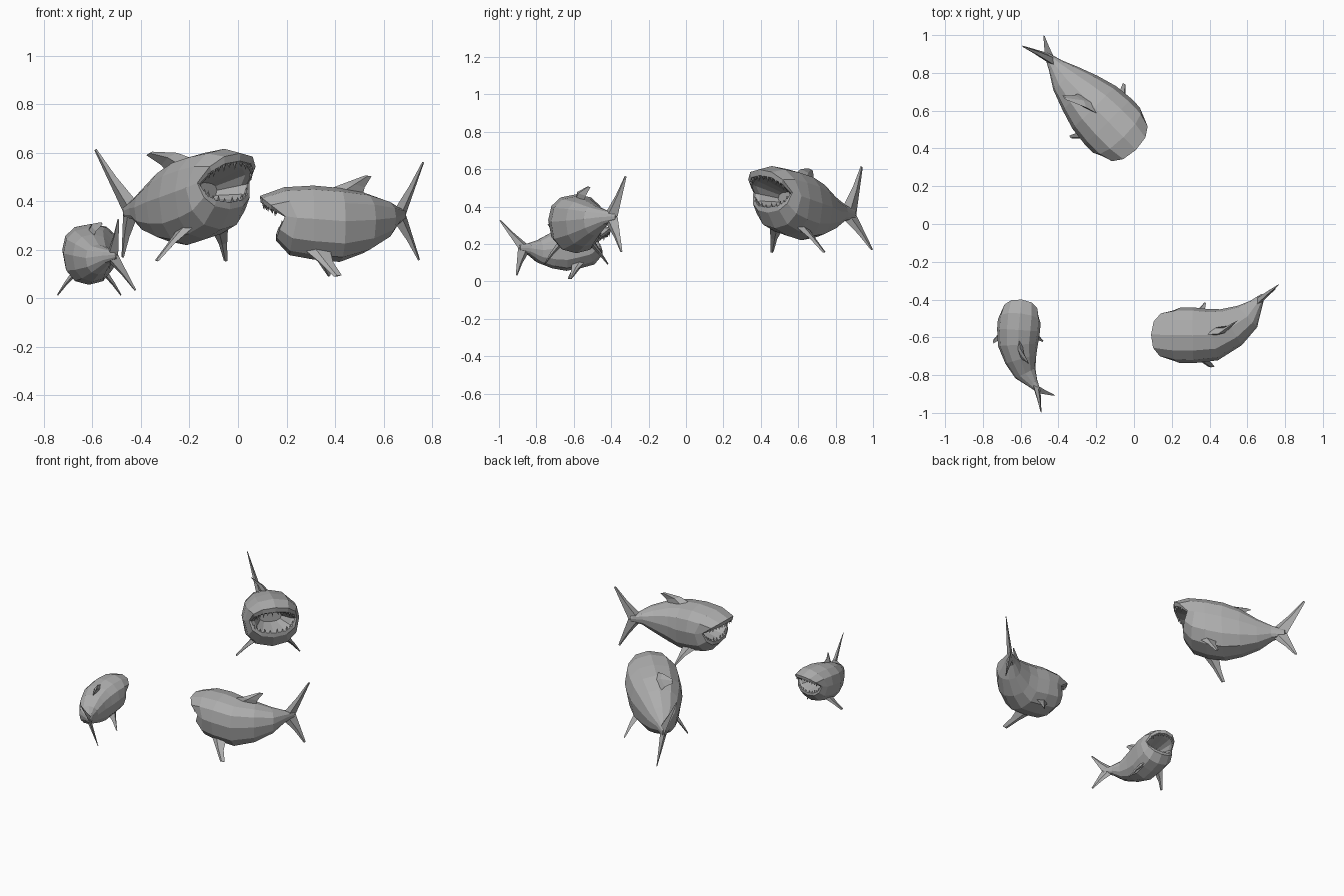
import bpy, bmesh, math
from mathutils import Vector, Matrix

if "Cube" in bpy.data.objects:
    bpy.data.objects.remove(bpy.data.objects["Cube"], do_unlink=True)

grey = bpy.data.materials.new("shark_grey")
grey.use_nodes = True
colour = (0.42, 0.42, 0.42, 1)
grey.diffuse_color = colour
grey.node_tree.nodes["Principled BSDF"].inputs["Base Color"].default_value = colour

SIDES = 12
# Throat to tail: along, half width, top, bottom, upper reach, lower reach
THROAT = (0.3, 0.06, 0.36, 0.3, 0, 0)
INNER = (0.165, 0.1, 0.385, 0.272, 0.1, 0.03)
RIM = (0.145, 0.117, 0.395, 0.262, 0.14, 0.055)
STATIONS = [
    THROAT, INNER, RIM,
    (0.145, 0.128, 0.422, 0.238, 0.145, 0.055),
    (0.21, 0.147, 0.458, 0.178, 0.075, 0.045),
    (0.3, 0.148, 0.465, 0.16, 0, 0),
    (0.45, 0.138, 0.455, 0.15, 0, 0),
    (0.6, 0.111, 0.438, 0.185, 0, 0),
    (0.75, 0.077, 0.405, 0.245, 0, 0),
    (0.88, 0.038, 0.375, 0.295, 0, 0),
    (1.0, 0.01, 0.355, 0.315, 0, 0),
]


def finish(name, bm):
    bmesh.ops.recalc_face_normals(bm, faces=bm.faces[:])
    mesh = bpy.data.meshes.new(name)
    bm.to_mesh(mesh)
    bm.free()
    mesh.materials.append(grey)
    obj = bpy.data.objects.new(name, mesh)
    bpy.context.collection.objects.link(obj)
    return obj


def loft(name, rings):
    """Skin a list of equal rings and cap both ends."""
    bm = bmesh.new()
    vs = [[bm.verts.new(p) for p in ring] for ring in rings]
    n = len(vs[0])
    for a, b in zip(vs, vs[1:]):
        for i in range(n):
            j = (i + 1) % n
            bm.faces.new((a[i], a[j], b[j], b[i]))
    bm.faces.new(vs[0])
    bm.faces.new(vs[-1])
    return finish(name, bm)


def blade(name, sections):
    """Fin from sections: leading point, trailing point, half thickness vector."""
    rings = []
    for lead, trail, thick in sections:
        mid = lead.lerp(trail, 0.4)
        rings.append([lead, mid + thick, trail, mid - thick])
    return loft(name, rings)


def boxy(v):
    """Square off a round section slightly."""
    return math.copysign(abs(v) ** 0.87, v)


class Shark:
    def __init__(self, name, spine, scale, base, lean, tail_tips):
        self.name, self.scale, self.base, self.lean = name, scale, base, lean
        self.spine = [Vector(p) for p in spine]
        self.tips = [Vector(p) for p in tail_tips]

    def centre(self, s):
        n = len(self.spine) - 1
        i = min(max(int(s * n), 0), n - 1)
        return self.spine[i].lerp(self.spine[i + 1], s * n - i)

    def side(self, s):
        t = self.centre(s + 0.12) - self.centre(s - 0.12)
        return Vector((-t.y, t.x, 0)).normalized()

    def at(self, s, lateral, z):
        p = self.centre(s) + self.side(s) * lateral * self.scale
        p.z += z * self.scale + self.base
        return p

    def skin(self, station, angle):
        s, width, top, bottom, up, down = station
        mid = bottom + 0.55 * (top - bottom)
        c, k = boxy(math.cos(angle)), boxy(math.sin(angle))
        z = mid + k * ((top - mid) if k > 0 else (mid - bottom))
        return self.at(s - abs(k) * (up if k > 0 else down), width * c, z)

    def build(self):
        angles = [math.tau * i / SIDES for i in range(SIDES)]
        loft(self.name + "_body", [[self.skin(st, a) for a in angles] for st in STATIONS])
        self.fins()
        self.tail()
        self.teeth()

    def fins(self):
        at, sc, lean = self.at, self.scale, self.lean
        # Swept dorsal fin
        across = self.side(0.5) * sc
        blade(self.name + "_dorsal_fin", [
            (at(0.35, 0, 0.44), at(0.6, 0, 0.42), across * 0.022),
            (at(0.49, lean * 0.4, 0.478), at(0.62, lean * 0.4, 0.458), across * 0.014),
            (at(0.63, lean, 0.507), at(0.675, lean, 0.503), across * 0.003)])
        # Pectoral fins
        for sign, label in ((1, "left"), (-1, "right")):
            thick = (self.side(0.35) * sign + Vector((0, 0, 0.6))) * sc
            blade(f"{self.name}_{label}_pectoral_fin", [
                (at(0.25, 0.085 * sign, 0.2), at(0.39, 0.085 * sign, 0.2), thick * 0.013),
                (at(0.33, 0.128 * sign, 0.15), at(0.4, 0.128 * sign, 0.15), thick * 0.008),
                (at(0.4, 0.17 * sign, 0.09), at(0.43, 0.17 * sign, 0.095), thick * 0.003)])

    def tail(self):
        # Crescent tail with an upper and a lower lobe
        across = self.side(0.95) * self.scale
        for tip, label, z in zip(self.tips, ("upper", "lower"), (0.36, 0.31)):
            lead, trail = self.at(0.88, 0, z), self.at(1.02, 0, 0.335)
            back = (trail - lead) * 0.15
            blade(f"{self.name}_{label}_tail_fin", [
                (lead, trail, across * 0.018),
                (lead.lerp(tip, 0.5), trail.lerp(tip, 0.45), across * 0.01),
                (tip - back, tip, across * 0.002)])

    def teeth(self):
        bm = bmesh.new()
        for sign, count, height in ((1, 12, 0.028), (-1, 10, 0.024)):
            for i in range(count):
                angle = sign * math.radians(25 + 130 * i / (count - 1))
                root = self.skin(RIM, angle).lerp(self.skin(INNER, angle), 0.25)
                length = height * self.scale * (1 if i % 2 else 0.7)
                root.z -= sign * length * 0.4
                turn = Matrix.Rotation(math.pi if sign > 0 else 0, 4, "X")
                bmesh.ops.create_cone(
                    bm, cap_ends=True, segments=4, radius1=0.007 * self.scale,
                    radius2=0, depth=length, matrix=Matrix.Translation(root) @ turn)
        finish(self.name + "_teeth", bm)


# Three swimming sharks, each with its own bend
Shark("large_shark",
      [(0.01, 0.392, 0.04), (-0.112, 0.517, -0.005), (-0.235, 0.642, -0.025),
       (-0.36, 0.77, -0.08), (-0.465, 0.9, -0.1)], 1.17, 0.065, 0.065,
      [(-0.592, 0.945, 0.61), (-0.48, 1.0, 0.17)]).build()
Shark("medium_shark",
      [(0.09, -0.585, 0), (0.275, -0.59, 0), (0.455, -0.585, 0),
       (0.6, -0.49, 0), (0.685, -0.375, 0.01)], 1.0, 0, 0.01,
      [(0.767, -0.318, 0.56), (0.75, -0.34, 0.16)]).build()
Shark("small_shark",
      [(-0.595, -0.4, 0.01), (-0.61, -0.535, 0), (-0.615, -0.665, -0.012),
       (-0.575, -0.79, -0.04), (-0.5, -0.89, -0.03)], 0.77, -0.05, 0.04,
      [(-0.49, -0.998, 0.325), (-0.42, -0.91, 0.035)]).build()
